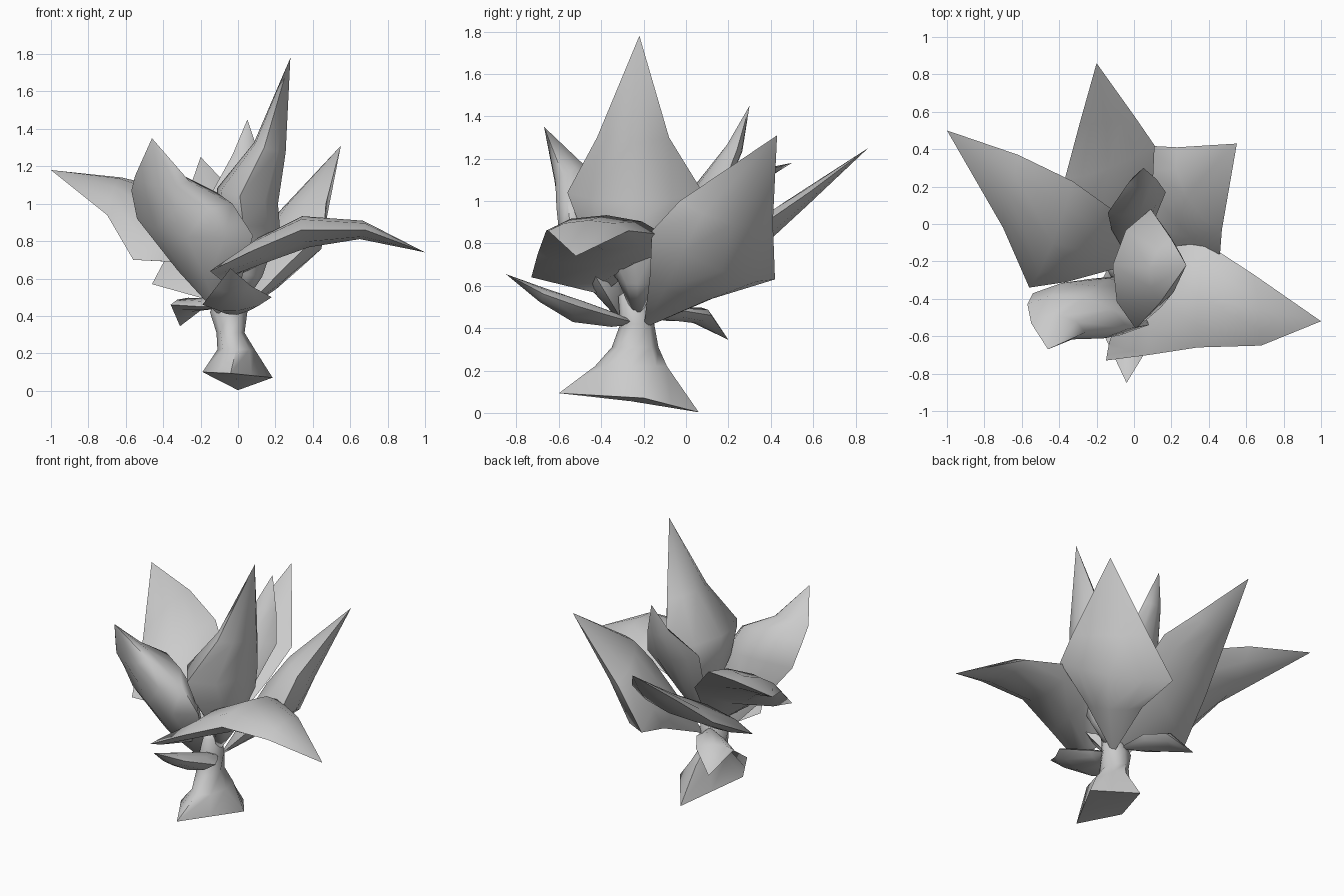
import bpy, math
from mathutils import Vector as V

if "Cube" in bpy.data.objects:
    bpy.data.objects.remove(bpy.data.objects["Cube"])

grey = bpy.data.materials.new("plain_grey")
grey.diffuse_color = (0.6, 0.6, 0.6, 1)
grey.use_nodes = True
grey.node_tree.nodes["Principled BSDF"].inputs["Base Color"].default_value = grey.diffuse_color


def loft(name, rings, start, end, angle):
    """Skin a list of equal rings, closed to a point at each end."""
    n = len(rings[0])
    verts = [p for r in rings for p in r] + [start, end]
    a, b = len(verts) - 2, len(verts) - 1
    faces = []
    for i in range(len(rings) - 1):
        for j in range(n):
            k = (j + 1) % n
            faces.append((i * n + j, i * n + k, (i + 1) * n + k, (i + 1) * n + j))
    last = (len(rings) - 1) * n
    for j in range(n):
        k = (j + 1) % n
        faces += [(a, k, j), (b, last + j, last + k)]
    me = bpy.data.meshes.new(name)
    me.from_pydata([tuple(p) for p in verts], [], faces)
    ob = bpy.data.objects.new(name, me)
    bpy.context.collection.objects.link(ob)
    me.materials.append(grey)
    bpy.ops.object.select_all(action='DESELECT')
    ob.select_set(True)
    bpy.context.view_layer.objects.active = ob
    bpy.ops.object.mode_set(mode='EDIT')
    bpy.ops.mesh.select_all(action='SELECT')
    bpy.ops.mesh.normals_make_consistent(inside=False)
    bpy.ops.object.mode_set(mode='OBJECT')
    bpy.ops.object.shade_smooth_by_angle(angle=math.radians(angle))


# lens-shaped cross-section: (across, through)
LENS = [(1, 0), (.6, .72), (0, 1), (-.6, .72), (-1, 0), (-.6, -.72), (0, -1), (.6, -.72)]


def leaf(name, base, rows, tip):
    """rows: (left edge, right edge, half thickness)."""
    base, tip = V(base), V(tip)
    mids = [base] + [(V(l) + V(r)) / 2 for l, r, t in rows] + [tip]
    rings = []
    for i, (l, r, t) in enumerate(rows):
        side = (V(r) - V(l)) / 2
        nor = (mids[i + 2] - mids[i]).cross(side).normalized()
        rings.append([mids[i + 1] + side * u + nor * t * w for u, w in LENS])
    loft(name, rings, base, tip, 60)


# large leaves
leaf("tall_leaf", (0, -.23, .42), [
    ((.05, -.32, .62), (.05, -.14, .62), .08),
    ((.03, -.5, .88), (.1, .02, .88), .16),
    ((.01, -.56, 1.04), (.09, .08, 1.04), .17),
    ((.14, -.42, 1.3), (.2, -.08, 1.3), .09)], (.28, -.22, 1.78))
leaf("front_leaf", (-.1, -.28, .4), [
    ((-.32, -.34, .64), (.02, -.4, .6), .09),
    ((-.54, -.37, .92), (.08, -.54, .83), .14),
    ((-.57, -.43, 1.07), (-.03, -.56, 1.0), .13),
    ((-.55, -.53, 1.15), (-.26, -.58, 1.12), .08)], (-.46, -.67, 1.35))
leaf("right_leaf", (0, -.2, .4), [
    ((.24, -.17, .65), (.06, .15, .55), .08),
    ((.46, -.16, .86), (.04, .42, .63), .13),
    ((.47, -.03, 1.0), (.23, .41, .9), .1)], (.55, .43, 1.31))
leaf("left_leaf", (-.03, -.22, .45), [
    ((-.36, -.31, .69), (-.12, .08, .85), .07),
    ((-.56, -.34, .7), (-.33, .23, 1.07), .085),
    ((-.7, -.02, .94), (-.62, .37, 1.14), .055)], (-1, .5, 1.18))
leaf("back_leaf", (-.03, -.2, .45), [
    ((-.46, -.06, .57), (.1, .2, .8), .06),
    ((-.37, .24, .74), (.11, .42, .93), .06),
    ((-.29, .54, .99), (0, .58, 1.04), .035)], (-.2, .86, 1.25))
leaf("drooping_leaf", (-.05, -.4, .56), [
    ((-.15, -.73, .64), (0, -.32, .62), .03),
    ((.08, -.7, .75), (.2, -.12, .76), .07),
    ((.34, -.66, .86), (.38, -.1, .84), .085),
    ((.68, -.65, .86), (.64, -.27, .86), .05)], (1, -.52, .74))

# small leaves
leaf("inner_leaf", (-.02, -.2, .45), [
    ((-.12, -.03, .8), (.1, 0, .8), .05),
    ((-.14, .06, 1.06), (.17, .17, 1.06), .06),
    ((-.03, .22, 1.26), (.12, .24, 1.24), .04)], (.05, .3, 1.45))
leaf("low_front_leaf", (0, -.22, .42), [
    ((-.1, -.36, .43), (.08, -.33, .45), .035),
    ((-.19, -.53, .46), (.18, -.5, .5), .055),
    ((-.12, -.68, .55), (.07, -.67, .56), .035)], (-.04, -.85, .655))
leaf("low_back_leaf", (-.04, -.2, .45), [
    ((-.2, -.12, .45), (-.08, .0, .48), .03),
    ((-.36, .0, .46), (-.16, .12, .46), .04)], (-.31, .2, .345))


# stem flaring down to a tilted four-cornered foot
def ring(x, y, z, rx, ry):
    return [V((x + rx * math.cos(a), y + ry * math.sin(a), z))
            for a in (math.radians(90 + 45 * i) for i in range(8))]


corners = [V(p) for p in [(0, .06, .003), (-.19, -.34, .1), (-.04, -.6, .093), (.185, -.2, .07)]]
foot = []
for i, p in enumerate(corners):
    foot += [p, (p + corners[(i + 1) % 4]) / 2]
stem = [foot,
        ring(-.01, -.26, .22, .1, .17),
        ring(-.04, -.24, .31, .075, .11),
        ring(-.05, -.23, .42, .1, .08),
        ring(-.03, -.25, .55, .06, .07)]
loft("stem", stem, V((0, -.26, .055)), V((-.03, -.25, .6)), 60)
